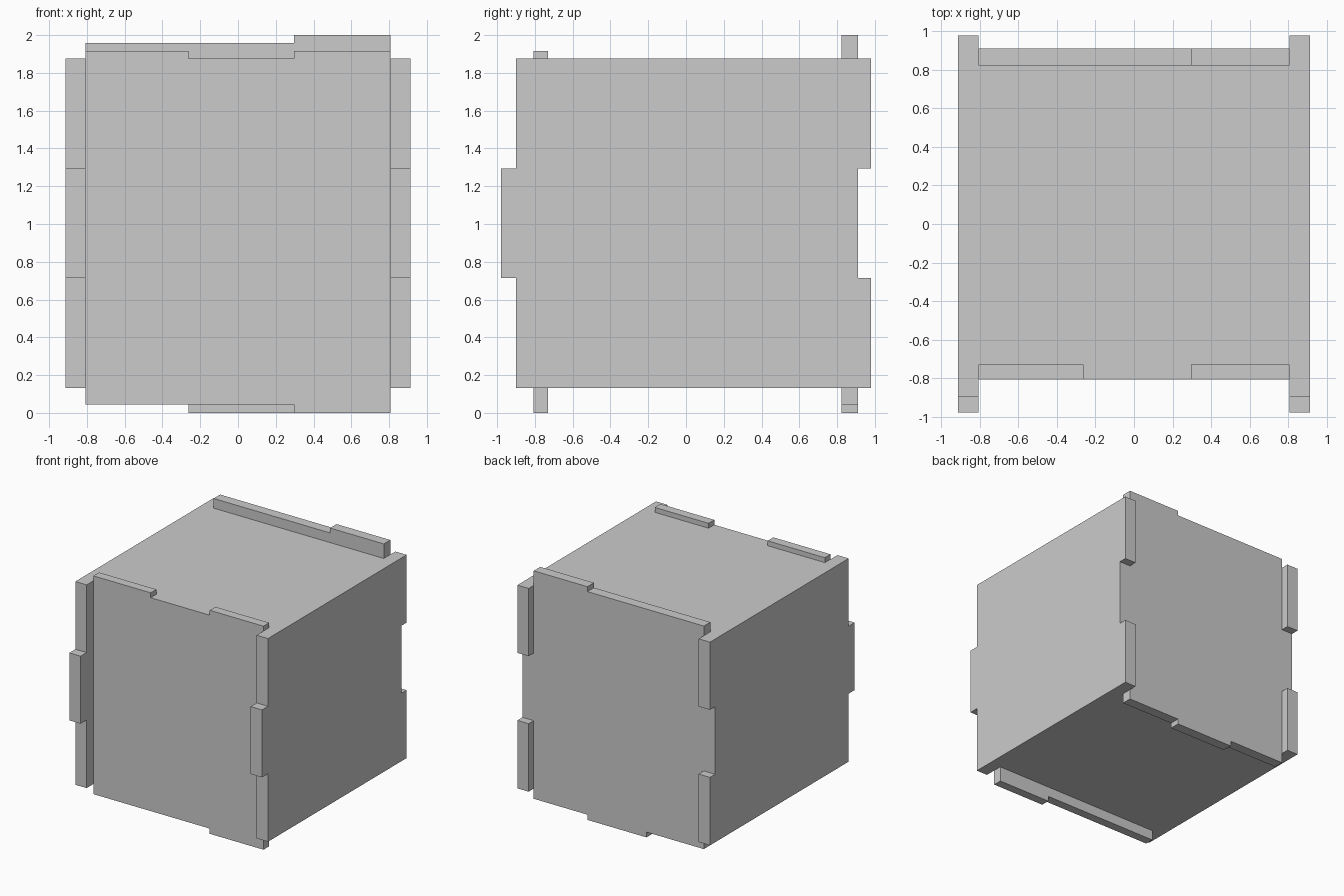
import bpy
import bmesh
from mathutils import Vector

if "Cube" in bpy.data.objects:
    bpy.data.objects.remove(bpy.data.objects["Cube"])

# Shared levels: inner half width, outer half width, joint positions
XI, XO = 0.807, 0.914
JL, JR = -0.263, 0.297
ZB, ZT = 0.132, 1.875
YF0, YF1 = -0.807, -0.73      # front panel
YB0, YB1 = 0.823, 0.911       # back panel


def panel(name, profile, place, start, end):
    """Extrude a flat outline from start to end; place(u, v, depth) gives x, y, z."""
    bm = bmesh.new()
    face = bm.faces.new([bm.verts.new(place(u, v, start)) for u, v in profile])
    new = bmesh.ops.extrude_face_region(bm, geom=[face])["geom"]
    shift = Vector(place(0, 0, end)) - Vector(place(0, 0, start))
    bmesh.ops.translate(bm, vec=shift,
                        verts=[g for g in new if isinstance(g, bmesh.types.BMVert)])
    bmesh.ops.recalc_face_normals(bm, faces=bm.faces)
    mesh = bpy.data.meshes.new(name)
    bm.to_mesh(mesh)
    bm.free()
    obj = bpy.data.objects.new(name, mesh)
    bpy.context.collection.objects.link(obj)
    return obj


def along_y(u, v, d):
    return (u, d, v)


def along_x(u, v, d):
    return (d, u, v)


def along_z(u, v, d):
    return (u, v, d)


# Front panel: two short tabs on top, one lower tab at the right
panel("front_panel", [
    (-XI, 0.045), (JR, 0.045), (JR, 0), (XI, 0),
    (XI, 1.917), (JR, 1.917), (JR, ZT), (JL, ZT), (JL, 1.917), (-XI, 1.917),
], along_y, YF0, YF1)

# Back panel: raised right end on top, central tab below
panel("back_panel", [
    (-XI, 0.045), (JL, 0.045), (JL, 0), (JR, 0), (JR, 0.045), (XI, 0.045),
    (XI, 2), (JR, 2), (JR, 1.958), (-XI, 1.958),
], along_y, YB0, YB1)

# Side panels: one tab forward, two tabs backward
z1, z2 = 0.715, 1.294
side = [
    (-0.899, ZB), (0.98, ZB), (0.98, z1), (YB1, z1), (YB1, z2), (0.98, z2),
    (0.98, ZT), (-0.899, ZT), (-0.899, z2), (-0.98, z2), (-0.98, z1), (-0.899, z1),
]
for name, s in (("left_panel", -1), ("right_panel", 1)):
    panel(name, side, along_x, s * XI, s * XO)

# Top and bottom panels fill the space between the four walls
lid = [(-XI, YF1), (XI, YF1), (XI, YB0), (-XI, YB0)]
panel("top_panel", lid, along_z, ZT - 0.1, ZT)
panel("bottom_panel", lid, along_z, ZB, ZB + 0.1)
